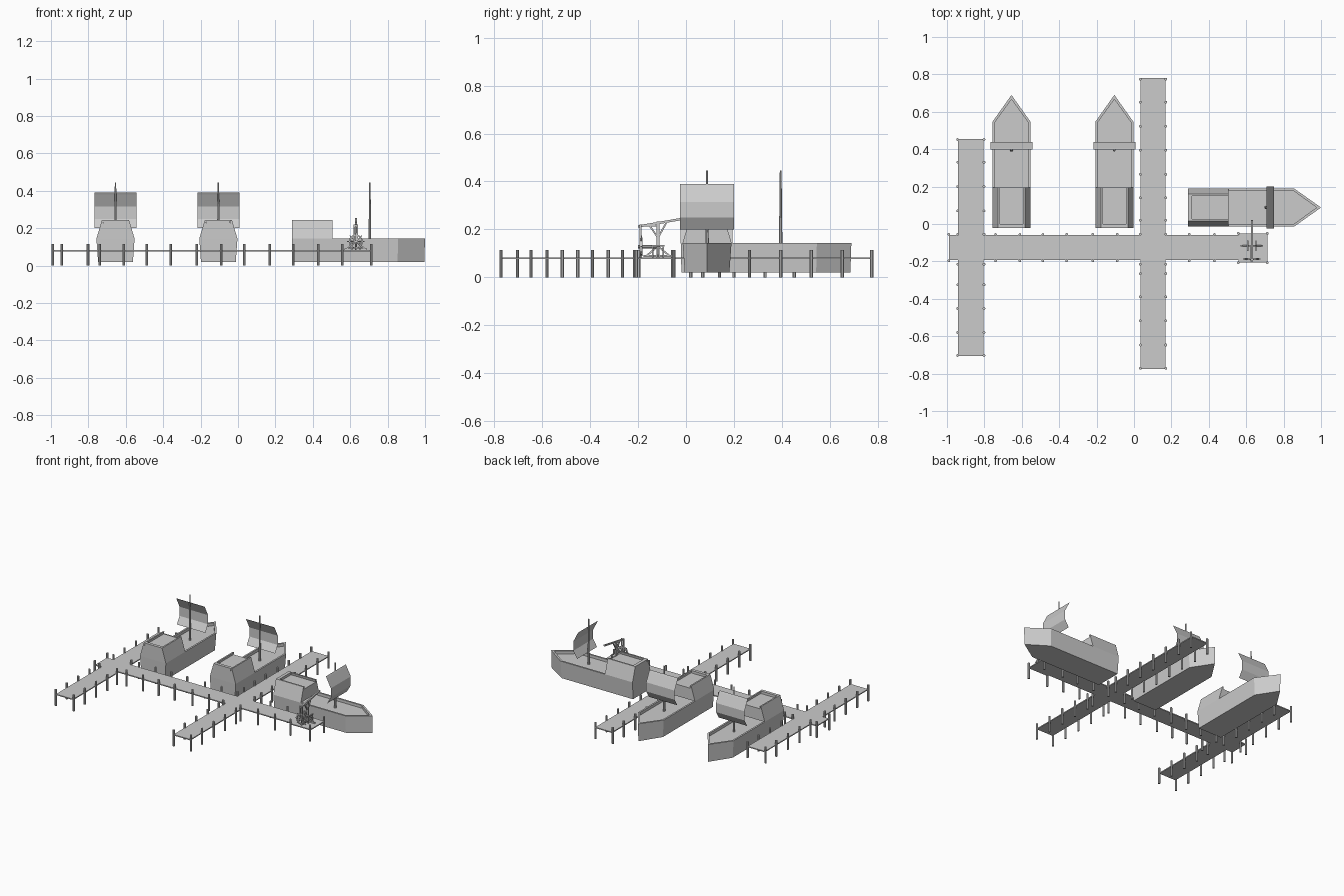
import bpy, bmesh, math
from mathutils import Vector, Matrix

if "Cube" in bpy.data.objects:
    bpy.data.objects.remove(bpy.data.objects["Cube"])

grey = bpy.data.materials.new("weathered_grey")
grey.diffuse_color = (0.6, 0.6, 0.6, 1)
grey.use_nodes = True
grey.node_tree.nodes["Principled BSDF"].inputs["Base Color"].default_value = grey.diffuse_color


def finish(name, bm, matrix=None):
    bmesh.ops.recalc_face_normals(bm, faces=bm.faces)
    me = bpy.data.meshes.new(name)
    bm.to_mesh(me)
    bm.free()
    me.materials.append(grey)
    ob = bpy.data.objects.new(name, me)
    bpy.context.collection.objects.link(ob)
    if matrix:
        ob.matrix_world = matrix
    return ob


def add_box(bm, lo, hi):
    lo, hi = Vector(lo), Vector(hi)
    size = hi - lo
    m = Matrix.Translation((lo + hi) / 2) @ Matrix.Diagonal((*size, 1))
    bmesh.ops.create_cube(bm, size=1, matrix=m)


def add_rod(bm, p, q, r1, r2=None, sides=8):
    p, q = Vector(p), Vector(q)
    rot = (q - p).to_track_quat('Z', 'Y').to_matrix().to_4x4()
    spin = Matrix.Rotation(math.pi / sides, 4, 'Z')
    bmesh.ops.create_cone(bm, cap_ends=True, segments=sides, radius1=r1,
                          radius2=r1 if r2 is None else r2, depth=(q - p).length,
                          matrix=Matrix.Translation((p + q) / 2) @ rot @ spin)


def add_loops(bm, loops, close=True):
    """Bridge equal-length vertex loops and cap both ends."""
    rings = [[bm.verts.new(c) for c in loop] for loop in loops]
    n = len(rings[0])
    for a, b in zip(rings, rings[1:]):
        for i in range(n):
            j = (i + 1) % n
            bm.faces.new((a[i], a[j], b[j], b[i]))
    if close:
        bm.faces.new(rings[0])
        bm.faces.new(rings[-1])


# Pier decks
DECK = 0.083
decks = {
    "main_walkway_west": (-0.99, -0.193, -0.484, -0.06),
    "main_walkway_east": (-0.484, -0.193, 0.715, -0.06),
    "west_pier": (-0.94, -0.705, -0.805, 0.455),
    "east_pier": (0.035, -0.775, 0.168, 0.78),
    "crane_platform": (0.56, -0.205, 0.715, -0.05),
}
for name, (x0, y0, x1, y1) in decks.items():
    bm = bmesh.new()
    add_box(bm, (x0, y0, DECK - 0.007), (x1, y1, DECK))
    finish(name, bm)


# Piles along both edges of each pier
def piles(name, spots):
    bm = bmesh.new()
    for x, y in spots:
        add_rod(bm, (x, y, 0), (x, y, 0.115), 0.0075)
    finish(name, bm)


piles("main_walkway_piles", [(x, y) for y in (-0.197, -0.056) for x in
      (-0.99, -0.74, -0.61, -0.487, -0.36, -0.22, -0.09, 0.295, 0.43)])
piles("crane_platform_piles", [(x, y) for x in (0.558, 0.713) for y in (-0.207, -0.05)])
piles("west_pier_piles", [(x, y) for x in (-0.943, -0.802) for y in
      (-0.703, -0.58, -0.452, -0.325, -0.215, -0.055, 0.07, 0.2, 0.33, 0.452)])
piles("east_pier_piles", [(x, y) for x in (0.034, 0.17) for y in
      (-0.772, -0.647, -0.517, -0.39, -0.265, -0.215, -0.055, 0.02, 0.14,
       0.265, 0.395, 0.522, 0.652, 0.775)])


# Boats: local origin at the stern centre, bow toward +y
def outline(w, stern, shoulder, bow, z):
    return [(-w, stern, z), (w, stern, z), (w, shoulder, z), (0, bow, z), (-w, shoulder, z)]


def boat(prefix, place):
    rim, top, castle_y = 0.144, 0.245, 0.217
    # hull with bulwark and sunken deck
    bm = bmesh.new()
    add_loops(bm, [outline(0.093, 0.003, 0.565, 0.708, 0.02),
                   outline(0.102, 0, 0.568, 0.712, rim),
                   outline(0.090, 0.012, 0.564, 0.688, rim),
                   outline(0.090, 0.012, 0.564, 0.688, rim - 0.02)])
    finish(prefix + "_hull", bm, place)

    # stern castle: tapered sides, low parapet, open toward the bow
    prof = [(-0.102, rim), (0.102, rim), (0.072, top), (0.062, top),
            (0.066, top - 0.018), (-0.066, top - 0.018), (-0.062, top), (-0.072, top)]
    bm = bmesh.new()
    add_loops(bm, [[(x, y, z) for x, z in prof] for y in (0, castle_y)])
    add_box(bm, (-0.063, 0, top - 0.02), (0.063, 0.022, top))
    finish(prefix + "_stern_castle", bm, place)

    # mast
    bm = bmesh.new()
    add_rod(bm, (0, 0.417, rim - 0.02), (0, 0.417, 0.445), 0.008, 0.004)
    finish(prefix + "_mast", bm, place)

    # billowing sail sheet
    bm = bmesh.new()
    curve = [(0.421, 0.39), (0.427, 0.38), (0.460, 0.315), (0.460, 0.25), (0.430, 0.2)]
    rows = [[bm.verts.new((s * 0.112, y, z)) for s in (-1, 1)] for y, z in curve]
    for a, b in zip(rows, rows[1:]):
        bm.faces.new((a[0], b[0], b[1], a[1]))
    finish(prefix + "_sail", bm, place)


boat("west_boat", Matrix.Translation((-0.655, -0.022, 0)))
boat("middle_boat", Matrix.Translation((-0.105, -0.022, 0)))
boat("east_boat", Matrix.Translation((0.288, 0.088, 0)) @ Matrix.Rotation(-math.pi / 2, 4, 'Z'))

# Crane frame: cross feet, braced post and jib
cx, cy = 0.63, -0.117
bm = bmesh.new()
add_rod(bm, (cx, cy, DECK), (cx, cy, 0.232), 0.008, sides=4)
for dx, dy in ((1, 0), (-1, 0), (0, 1), (0, -1)):
    add_rod(bm, (cx, cy, DECK + 0.005), (cx + dx * 0.06, cy + dy * 0.06, DECK + 0.005), 0.006, sides=4)
    add_rod(bm, (cx + dx * 0.05, cy + dy * 0.05, DECK + 0.005), (cx, cy, 0.13), 0.005, sides=4)
for s in (-1, 1):
    for dy in (-0.022, 0.022):
        add_rod(bm, (cx + s * 0.022, cy + dy, DECK), (cx + s * 0.022, cy + dy, 0.132), 0.005, sides=4)
    add_rod(bm, (cx + s * 0.022, cy - 0.028, 0.132), (cx + s * 0.022, cy + 0.028, 0.132), 0.005, sides=4)
    add_rod(bm, (cx, cy, 0.165), (cx, cy + s * 0.035, 0.222 + s * 0.006), 0.005, sides=4)
finish("crane_frame", bm)

bm = bmesh.new()
add_rod(bm, (cx, -0.2, 0.212), (cx, 0.02, 0.25), 0.007, sides=4)
add_rod(bm, (cx, -0.197, 0.215), (cx, cy, 0.215), 0.005, sides=4)
for s in (-1, 1):
    add_rod(bm, (cx + s * 0.008, -0.19, 0.125), (cx + s * 0.008, -0.19, 0.22), 0.005, sides=4)
finish("crane_jib", bm)

# Hand wheel with spokes
bm = bmesh.new()
wc = Vector((cx, -0.187, 0.128))


def ring_at(r, dy):
    return [wc + Vector((r * math.cos(a), dy, r * math.sin(a)))
            for a in (i * math.tau / 12 for i in range(12))]


w = [ring_at(0.038, -0.006), ring_at(0.038, 0.006), ring_at(0.031, 0.006), ring_at(0.031, -0.006)]
add_loops(bm, w + w[:1], close=False)
bmesh.ops.remove_doubles(bm, verts=bm.verts, dist=1e-5)
for i in range(4):
    a = i * math.pi / 4
    d = Vector((math.cos(a), 0, math.sin(a))) * 0.046
    add_rod(bm, wc - d, wc + d, 0.0035, sides=4)
add_rod(bm, wc + Vector((0, -0.014, 0)), (cx, cy, 0.128), 0.008)
finish("crane_wheel", bm)
